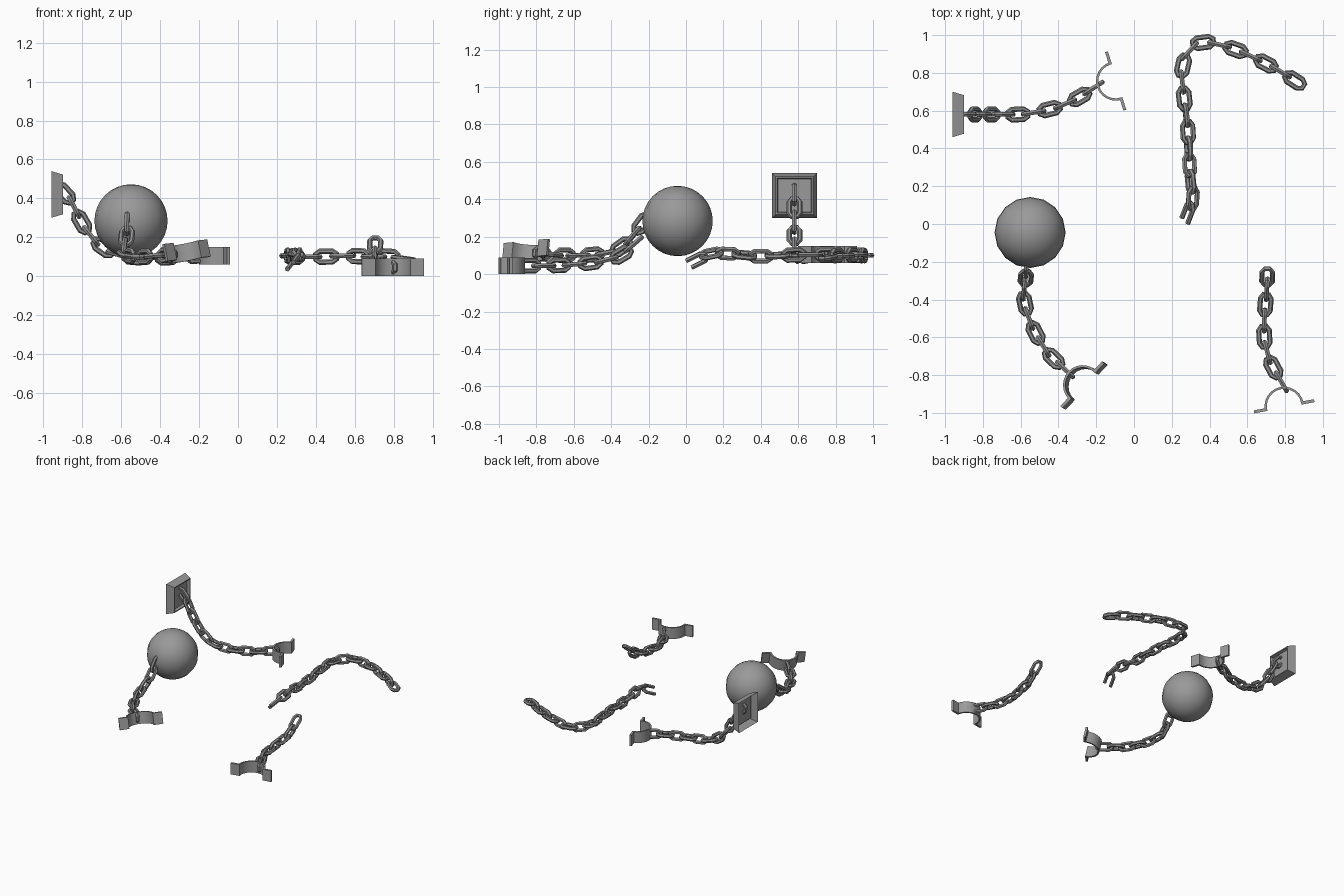
import bpy, bmesh, math
from mathutils import Vector, Matrix, Euler

cube = bpy.data.objects.get("Cube")
if cube:
    bpy.data.objects.remove(cube, do_unlink=True)


def material(name, value):
    mat = bpy.data.materials.new(name)
    mat.use_nodes = True
    colour = (value, value, value, 1)
    mat.diffuse_color = colour
    mat.node_tree.nodes["Principled BSDF"].inputs["Base Color"].default_value = colour
    return mat


IRON = material("iron grey", 0.32)
CHAIN = material("chain grey", 0.28)


def finish(name, bm, mat, smooth=None):
    mesh = bpy.data.meshes.new(name)
    bm.to_mesh(mesh)
    bm.free()
    mesh.materials.append(mat)
    obj = bpy.data.objects.new(name, mesh)
    bpy.context.collection.objects.link(obj)
    if smooth:
        bpy.ops.object.select_all(action="DESELECT")
        obj.select_set(True)
        bpy.context.view_layer.objects.active = obj
        bpy.ops.object.shade_smooth_by_angle(angle=math.radians(smooth))
    return obj


# Link centre line: an octagon stretched along the chain
WIRE, HALF_LEN, HALF_WID, SIDES = 0.0138, 0.056, 0.028, 6
END = [(HALF_LEN - 0.022, -HALF_WID), (HALF_LEN, -0.013),
       (HALF_LEN, 0.013), (HALF_LEN - 0.022, HALF_WID)]
CLOSED_LINK = END + [(-x, -y) for x, y in END]
BROKEN_LINK = [(-0.05, -HALF_WID)] + END + [(-0.05, HALF_WID)]


def add_link(bm, centre, along, across, points, closed):
    """Sweep a six-sided wire along the flat link outline."""
    normal = along.cross(across)
    pts = [centre + along * x + across * y for x, y in points]
    count = len(pts)
    rings = []
    for i, p in enumerate(pts):
        before = pts[i - 1] if closed or i else p
        after = pts[(i + 1) % count] if closed or i < count - 1 else p
        side = (after - before).normalized().cross(normal)
        ring = []
        for k in range(SIDES):
            a = math.tau * k / SIDES
            ring.append(bm.verts.new(p + (side * math.cos(a) + normal * math.sin(a)) * WIRE))
        rings.append(ring)
    for i in range(count if closed else count - 1):
        r, s = rings[i], rings[(i + 1) % count]
        for k in range(SIDES):
            n = (k + 1) % SIDES
            bm.faces.new((r[k], r[n], s[n], s[k]))
    if not closed:
        bm.faces.new(rings[0])
        bm.faces.new(rings[-1])


def sample(path, distance):
    for a, b in zip(path, path[1:]):
        step = (b - a).length
        if distance <= step or b is path[-1]:
            return a.lerp(b, distance / step)
        distance -= step


def chain(name, points, count, first_flat, broken=False, twist=0):
    """Alternate flat and upright links evenly along a path; twist fades out."""
    path = [Vector(p) for p in points]
    total = sum((b - a).length for a, b in zip(path, path[1:]))
    pitch = total / (count - 1)
    bm = bmesh.new()
    for i in range(count):
        d = i * pitch
        along = (sample(path, d + pitch / 2) - sample(path, d - pitch / 2)).normalized()
        across = along.cross(Vector((0, 0, 1))).normalized()
        if (i % 2 == 0) != first_flat:
            across = across.cross(along)
        fade = max(0, 1 - i / (count * 0.4))
        across = Matrix.Rotation(math.radians(twist * fade), 3, along) @ across
        open_end = broken and i == 0
        add_link(bm, sample(path, d), along, across,
                 BROKEN_LINK if open_end else CLOSED_LINK, not open_end)
    bmesh.ops.recalc_face_normals(bm, faces=bm.faces)
    return finish(name, bm, CHAIN)


chain("wall_chain", [
    (-0.892, 0.58, 0.425), (-0.86, 0.58, 0.39), (-0.80, 0.58, 0.27), (-0.74, 0.58, 0.185),
    (-0.67, 0.58, 0.13), (-0.60, 0.58, 0.105), (-0.50, 0.595, 0.095), (-0.40, 0.62, 0.095),
    (-0.30, 0.665, 0.10), (-0.215, 0.72, 0.105)], 11, False)
chain("ball_chain", [
    (-0.57, -0.235, 0.27), (-0.572, -0.28, 0.21), (-0.58, -0.33, 0.155), (-0.585, -0.39, 0.12),
    (-0.56, -0.49, 0.105), (-0.52, -0.58, 0.10), (-0.46, -0.68, 0.10),
    (-0.365, -0.77, 0.11)], 9, False)
chain("short_chain", [
    (0.705, -0.28, 0.16), (0.703, -0.35, 0.10), (0.695, -0.43, 0.075), (0.69, -0.52, 0.06),
    (0.69, -0.62, 0.05), (0.72, -0.73, 0.045), (0.78, -0.835, 0.045)], 8, True)
chain("loose_broken_chain", [
    (0.285, 0.06, 0.075), (0.312, 0.13, 0.11), (0.30, 0.22, 0.11), (0.29, 0.38, 0.095),
    (0.285, 0.50, 0.10), (0.27, 0.63, 0.105), (0.25, 0.80, 0.105), (0.275, 0.90, 0.10),
    (0.35, 0.963, 0.10), (0.45, 0.95, 0.10), (0.55, 0.92, 0.105), (0.68, 0.86, 0.10),
    (0.78, 0.805, 0.10), (0.85, 0.76, 0.09)], 18, False, broken=True, twist=45)

# Heavy ball
bm = bmesh.new()
bmesh.ops.create_uvsphere(bm, u_segments=16, v_segments=16, radius=0.188,
                          matrix=Matrix.Translation((-0.55, -0.045, 0.284)))
finish("iron_ball", bm, IRON, 40)

# Wall plate: sloped sides, raised rim, sunken panel, open back
bm = bmesh.new()
rings = []
for x, half in ((-0.96, 0.12), (-0.90, 0.102), (-0.90, 0.094), (-0.92, 0.088)):
    rings.append([bm.verts.new((x, 0.58 + half * u, 0.42 + half * v))
                  for u, v in ((-1, -1), (1, -1), (1, 1), (-1, 1))])
for r, s in zip(rings, rings[1:]):
    for k in range(4):
        n = (k + 1) % 4
        bm.faces.new((r[k], r[n], s[n], s[k]))
bm.faces.new(rings[-1])
finish("wall_plate", bm, IRON)


def cuff(name, location, turn, roll=0, pitch=0):
    """Half-round band with a thicker flange at each end."""
    radius, reach, height, steps = 0.098, 0.162, 0.09, 12
    band, flange = 0.006, 0.008

    def arc(r):
        return [(r * math.cos(math.pi * i / steps), r * math.sin(math.pi * i / steps))
                for i in range(1, steps)]

    outer = [(reach, -flange), (reach, flange), (radius + band, flange)]
    outer += arc(radius + band)
    outer += [(-radius - band, flange), (-reach, flange), (-reach, -flange)]
    inner = [(radius - band, -flange)] + arc(radius - band) + [(band - radius, -flange)]
    outline = outer + inner[::-1]
    bm = bmesh.new()
    base = bm.faces.new([bm.verts.new((x, y, -height / 2)) for x, y in outline])
    extruded = bmesh.ops.extrude_face_region(bm, geom=[base], use_keep_orig=True)["geom"]
    bmesh.ops.translate(bm, vec=(0, 0, height),
                        verts=[v for v in extruded if isinstance(v, bmesh.types.BMVert)])
    bmesh.ops.recalc_face_normals(bm, faces=bm.faces)
    obj = finish(name, bm, IRON, 25)
    obj.location = location
    obj.rotation_euler = Euler([math.radians(a) for a in (pitch, roll, turn)])


cuff("wall_chain_cuff", (-0.097, 0.757, 0.105), 107.5)
cuff("ball_chain_cuff", (-0.265, -0.855, 0.132), 47, roll=-4, pitch=-12)
cuff("short_chain_cuff", (0.795, -0.965, 0.045), 10.5)
